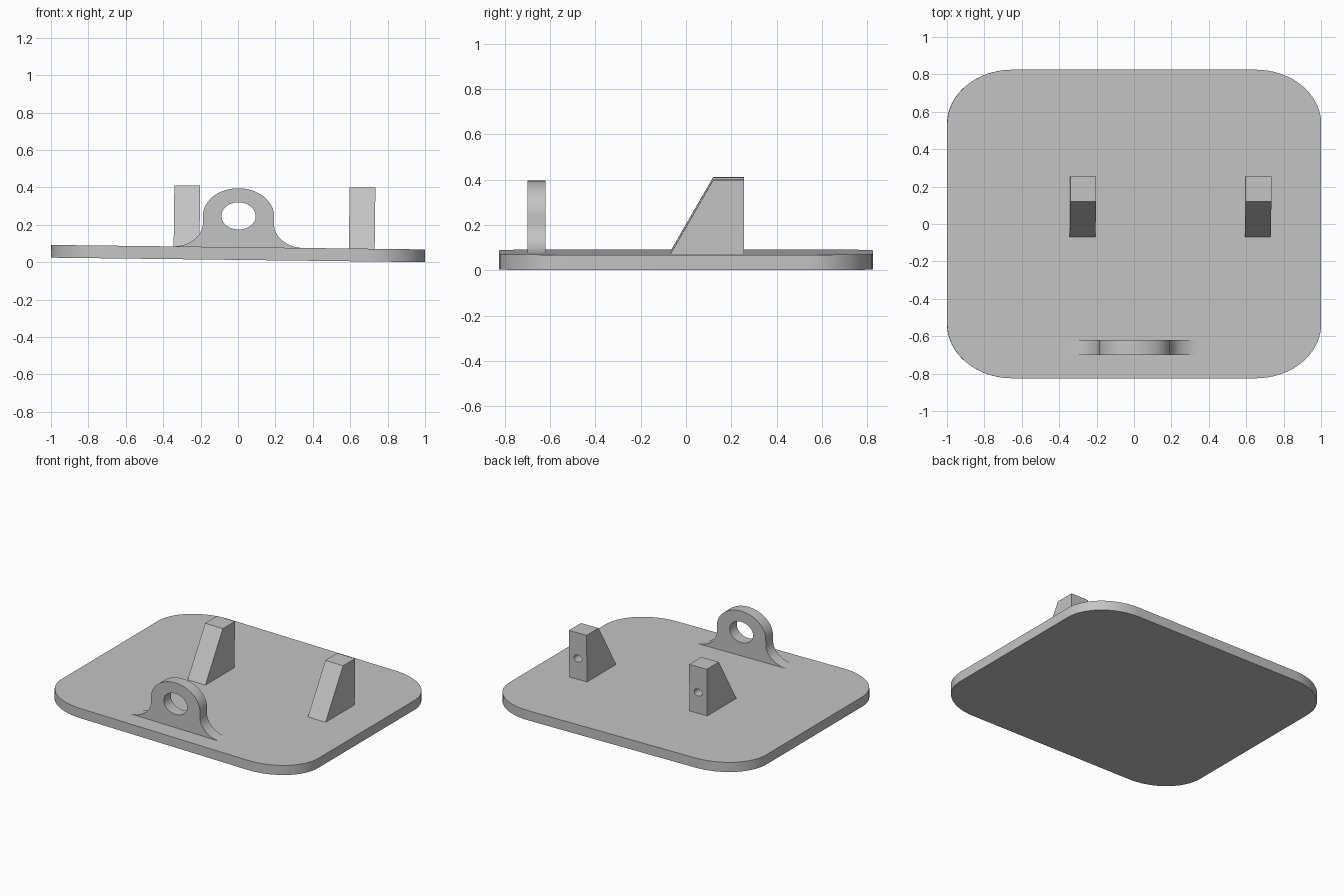
import bpy, bmesh
from math import sin, cos, pi, radians
from mathutils import Matrix, Vector

cube = bpy.data.objects.get("Cube")
if cube:
    bpy.data.objects.remove(cube, do_unlink=True)

grey = bpy.data.materials.new("plain grey")
grey.use_nodes = True
colour = (0.55, 0.55, 0.55, 1)
grey.diffuse_color = colour
grey.node_tree.nodes["Principled BSDF"].inputs["Base Color"].default_value = colour

# The whole bracket leans very slightly down towards its left side
LEAN = Matrix.Translation((0, 0, 0.012)) @ Matrix.Rotation(0.012, 4, 'Y')
THICK = 0.068


def arc(cx, cy, rx, ry, start, end, steps=16):
    """Points along part of an ellipse, angles in degrees."""
    angles = [radians(start + (end - start) * i / steps) for i in range(steps + 1)]
    return [(cx + rx * cos(a), cy + ry * sin(a)) for a in angles]


def prism(name, profile, place, low, high):
    """Extrude a closed 2D profile; place(u, v, w) gives the 3D point."""
    bm = bmesh.new()
    base = bm.faces.new([bm.verts.new(place(u, v, low)) for u, v in profile])
    moved = bmesh.ops.extrude_face_region(bm, geom=[base], use_keep_orig=True)["geom"]
    step = Vector(place(0, 0, high)) - Vector(place(0, 0, low))
    bmesh.ops.translate(bm, vec=step, verts=[g for g in moved if isinstance(g, bmesh.types.BMVert)])
    bmesh.ops.recalc_face_normals(bm, faces=bm.faces)
    mesh = bpy.data.meshes.new(name)
    bm.to_mesh(mesh)
    bm.free()
    mesh.materials.append(grey)
    obj = bpy.data.objects.new(name, mesh)
    bpy.context.collection.objects.link(obj)
    return obj


def activate(obj):
    bpy.ops.object.select_all(action='DESELECT')
    obj.select_set(True)
    bpy.context.view_layer.objects.active = obj


def drill(obj, x, z, rx, rz, y0, y1):
    """Cut an oval hole along y."""
    cutter = prism("hole_cutter", arc(x, z, rx, rz, 0, 345, 23), along_y, y0, y1)
    cutter.hide_render = True
    mod = obj.modifiers.new("hole", 'BOOLEAN')
    mod.operation = 'DIFFERENCE'
    mod.solver = 'EXACT'
    mod.object = cutter
    activate(obj)
    bpy.ops.object.modifier_apply(modifier=mod.name)
    bpy.data.objects.remove(cutter, do_unlink=True)


def along_x(u, v, w): return (w, u, v)
def along_y(u, v, w): return (u, w, v)
def along_z(u, v, w): return (u, v, w)


# Rounded base plate
rx, ry = 0.35, 0.29
outline = []
for i, (sx, sy) in enumerate([(1, 1), (-1, 1), (-1, -1), (1, -1)]):
    outline += arc(sx * (1 - rx), sy * (0.825 - ry), rx, ry, 90 * i, 90 * i + 90)
plate = prism("base_plate", outline, along_z, 0, THICK)

# Front lug: round top, flared feet, oval eye
eye_z = 0.235
profile = [(-0.35, THICK - 0.005), (0.35, THICK - 0.005)]
profile += arc(0.35, 0.195, 0.16, 0.127, 270, 180)
profile += arc(0, eye_z, 0.19, 0.148, 0, 180, 32)
profile += arc(-0.35, 0.195, 0.16, 0.127, 0, -90)
lug = prism("front_lug", profile, along_y, -0.70, -0.62)
drill(lug, 0, eye_z, 0.092, 0.073, -0.8, -0.5)

# Two ramped blocks, each with a blind hole in the back
parts = [plate, lug]
ramp = [(-0.07, THICK - 0.002), (0.255, THICK - 0.002), (0.255, 0.395), (0.12, 0.395)]
for side, x0 in (("right", -0.345), ("left", 0.592)):
    block = prism(side + "_ramped_block", ramp, along_x, x0, x0 + 0.138)
    drill(block, x0 + 0.069, 0.215, 0.031, 0.025, 0.155, 0.3)
    parts.append(block)

for obj in parts:
    obj.data.transform(LEAN)
    activate(obj)
    bpy.ops.object.shade_smooth_by_angle(angle=radians(30))
